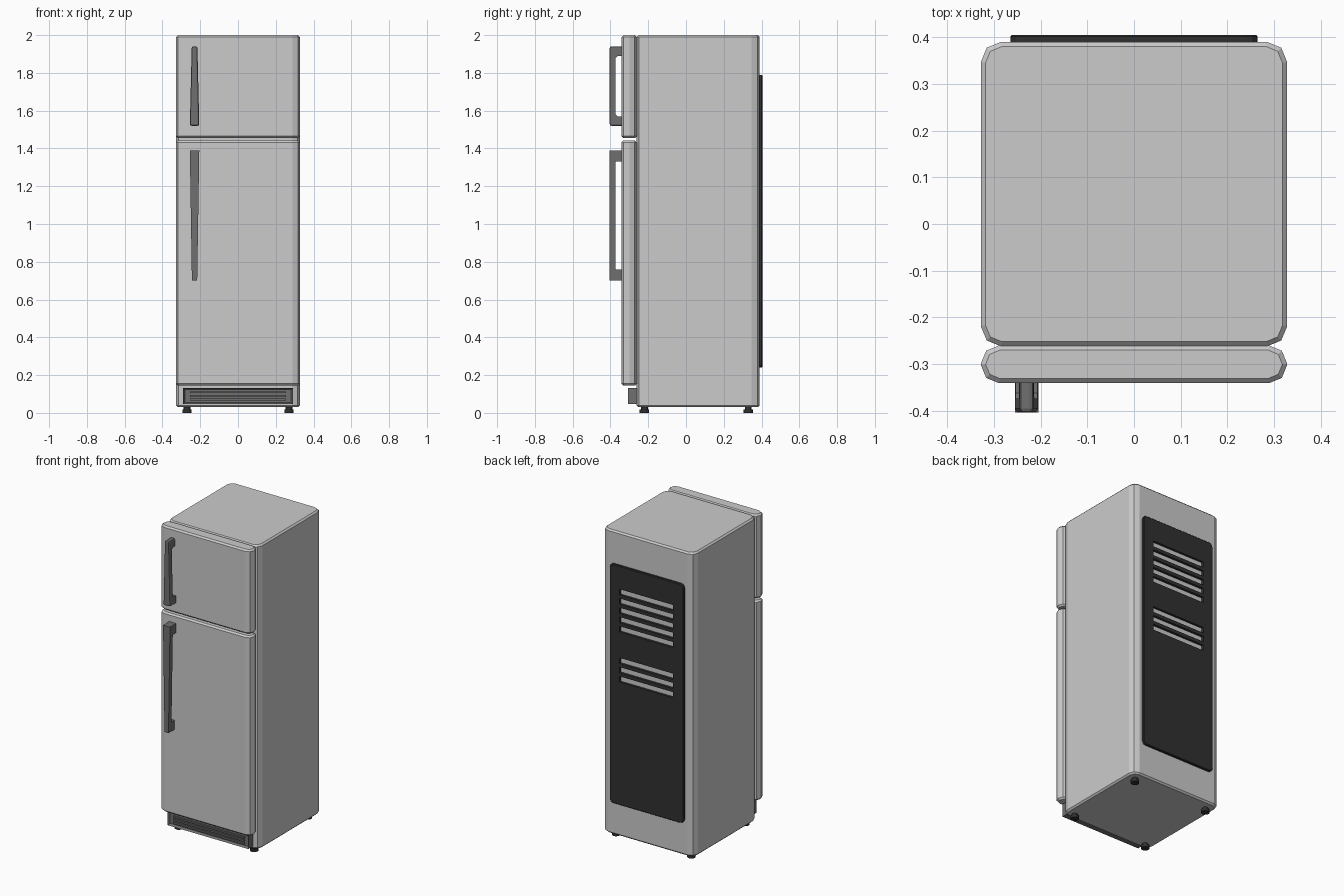
import bpy, bmesh
from mathutils import Vector

if "Cube" in bpy.data.objects:
    bpy.data.objects.remove(bpy.data.objects["Cube"])


def material(name, v):
    m = bpy.data.materials.new(name)
    m.diffuse_color = (v, v, v, 1)
    m.use_nodes = True
    m.node_tree.nodes["Principled BSDF"].inputs["Base Color"].default_value = m.diffuse_color
    return m


DARK = material("dark_grey", 0.16)
BLACK = material("black", 0.03)


def finish(bm, name, mat=None):
    bmesh.ops.recalc_face_normals(bm, faces=bm.faces)
    me = bpy.data.meshes.new(name)
    bm.to_mesh(me)
    bm.free()
    ob = bpy.data.objects.new(name, me)
    bpy.context.collection.objects.link(ob)
    if mat:
        me.materials.append(mat)
    return ob


def add_box(bm, lo, hi):
    lo, hi = Vector(lo), Vector(hi)
    verts = bmesh.ops.create_cube(bm, size=1)["verts"]
    for v in verts:
        v.co = (lo + hi) / 2 + v.co * (hi - lo)


def rounded_box(name, lo, hi, axis, radius, rim, segments=2, mat=None):
    """Box with rounded edges along one axis and chamfered end rims."""
    bm = bmesh.new()
    add_box(bm, lo, hi)
    along = [e for e in bm.edges
             if abs((e.verts[0].co - e.verts[1].co)[axis]) > 1e-4]
    bmesh.ops.bevel(bm, geom=along, offset=radius, segments=segments,
                    profile=0.5, affect='EDGES')
    rims = [e for e in bm.edges
            if abs((e.verts[0].co - e.verts[1].co)[axis]) < 1e-4]
    bmesh.ops.bevel(bm, geom=rims, offset=rim, segments=1, affect='EDGES')
    return finish(bm, name, mat)


def handle(name, z0, z1, w0, w1, post, fillet, bevel):
    """C-shaped profile in yz, swept across x with a width tapering from w0 to w1."""
    yo, yb, yd, f = -0.404, -0.374, -0.338, fillet
    profile = [(yd, z0), (yo, z0), (yo, z1), (yd, z1),
               (yd, z1 - post), (yb + f, z1 - post), (yb, z1 - post - f),
               (yb, z0 + post + f), (yb + f, z0 + post), (yd, z0 + post)]
    bm = bmesh.new()
    sides = []
    for s in (-1, 1):
        sides.append([bm.verts.new((-0.23 + s * (w0 + (w1 - w0) * (z - z0) / (z1 - z0)) / 2, y, z))
                      for y, z in profile])
        bm.faces.new(sides[-1])
    a, b = sides
    for i in range(len(a)):
        j = (i + 1) % len(a)
        bm.faces.new((a[i], a[j], b[j], b[i]))
    if bevel:
        outer = [e for e in bm.edges if all(v.co.y < yo + 1e-4 for v in e.verts)
                 or (e.verts[0].co.y + e.verts[1].co.y < yo + yd + 1e-3
                     and max(v.co.y for v in e.verts) > yd - 1e-3)]
        bmesh.ops.bevel(bm, geom=outer, offset=bevel, segments=2, profile=0.5, affect='EDGES')
    return finish(bm, name, DARK)


# cabinet and doors
rounded_box("cabinet", (-0.328, -0.262, 0.03), (0.328, 0.39, 2), 2, 0.043, 0.01)
rounded_box("freezer_door", (-0.328, -0.341, 1.455), (0.328, -0.26, 2), 2, 0.039, 0.01)
rounded_box("fridge_door", (-0.328, -0.341, 0.145), (0.328, -0.26, 1.442), 2, 0.039, 0.01)

# door handles, tapering away from the gap between doors
handle("freezer_handle", 1.52, 1.94, 0.05, 0.03, 0.05, 0.012, 0.009)
handle("fridge_handle", 0.70, 1.39, 0.028, 0.05, 0.06, 0.003, 0)

# kick grille with recessed front
bm = bmesh.new()
add_box(bm, (-0.29, -0.308, 0.047), (0.29, -0.25, 0.132))
bm.faces.ensure_lookup_table()
front = min(bm.faces, key=lambda f: f.calc_center_median().y)
bmesh.ops.inset_region(bm, faces=[front], thickness=0.012, depth=0)
for v in front.verts:
    v.co.y += 0.014
finish(bm, "kick_grille", DARK)
bm = bmesh.new()
for z in (0.07, 0.0895, 0.109):
    add_box(bm, (-0.255, -0.304, z - 0.005), (0.255, -0.29, z + 0.005))
finish(bm, "grille_slats", DARK)

# rear panel with vent slots
panel = rounded_box("rear_panel", (-0.265, 0.385, 0.24), (0.265, 0.405, 1.79),
                    1, 0.025, 0.004, 3, BLACK)
bm = bmesh.new()
for top, count in ((1.64, 5), (1.195, 3)):
    for i in range(count):
        z = top - 0.06 * i
        add_box(bm, (-0.192, 0.36, z - 0.037), (0.192, 0.43, z))
cutter = finish(bm, "vent_cutter")
cutter.hide_render = True
cutter.hide_viewport = True
mod = panel.modifiers.new("vents", 'BOOLEAN')
mod.object = cutter
mod.operation = 'DIFFERENCE'
mod.solver = 'EXACT'

# feet
for x, side in ((-0.27, "left"), (0.27, "right")):
    for y, end in ((-0.22, "front"), (0.33, "back")):
        bm = bmesh.new()
        for r, z0, z1 in ((0.025, 0, 0.018), (0.018, 0.016, 0.04)):
            vs = bmesh.ops.create_cone(bm, cap_ends=True, segments=16, radius1=r,
                                       radius2=r, depth=z1 - z0)["verts"]
            bmesh.ops.translate(bm, verts=vs, vec=(x, y, (z0 + z1) / 2))
        finish(bm, f"{end}_{side}_foot", BLACK)
